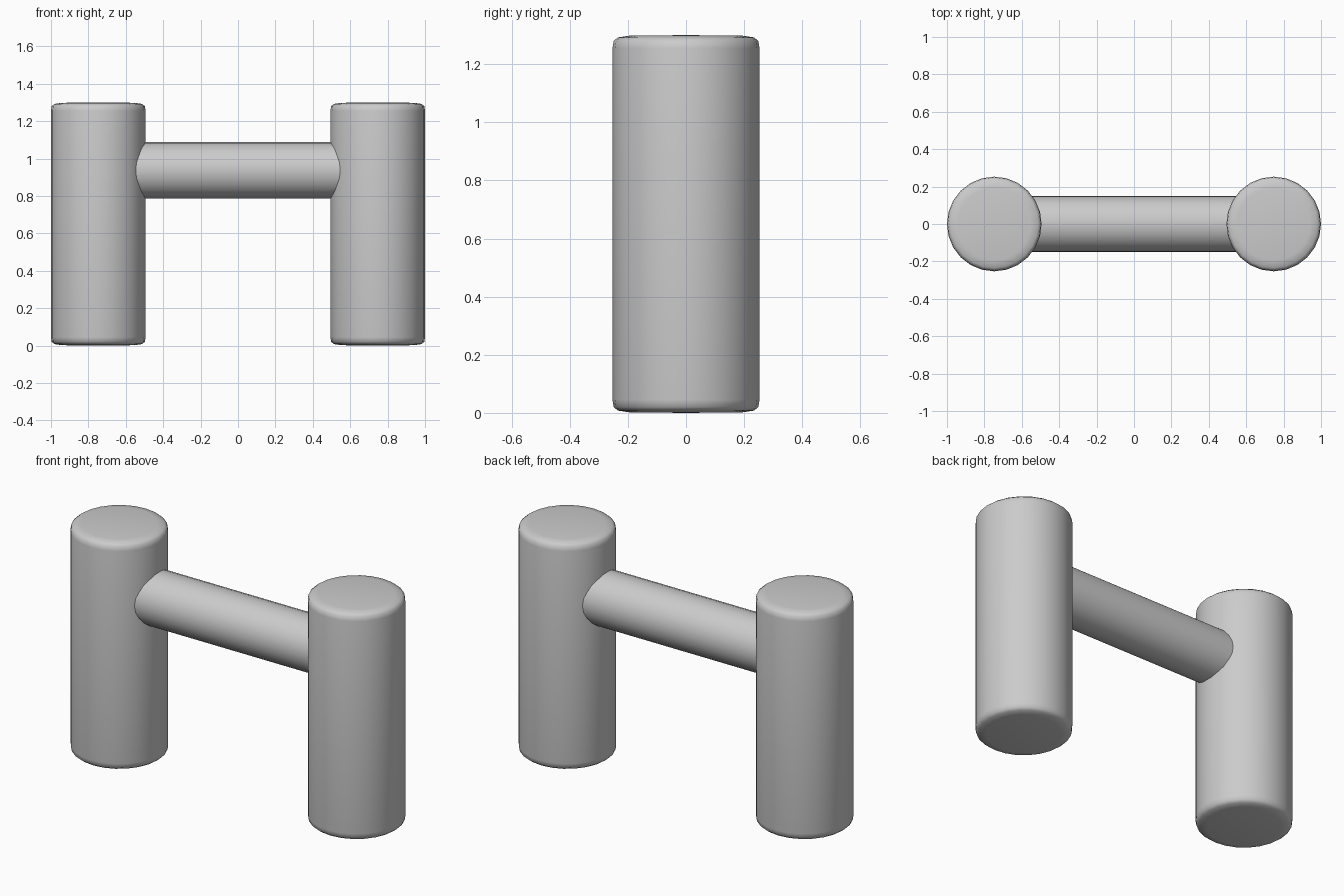
import bpy
import bmesh
import math
from mathutils import Matrix

cube = bpy.data.objects.get("Cube")
if cube:
    bpy.data.objects.remove(cube, do_unlink=True)

grey = bpy.data.materials.new("plain_grey")
grey.use_nodes = True
COLOUR = (0.6, 0.6, 0.6, 1)
grey.diffuse_color = COLOUR
grey.node_tree.nodes["Principled BSDF"].inputs["Base Color"].default_value = COLOUR

HEIGHT, RADIUS = 1.3, 0.253
POST_X = 1 - RADIUS
BAR_RADIUS, BAR_Z = 0.151, 0.937


def finish(name, bm, location):
    """Turn a bmesh into a smooth shaded grey object."""
    bmesh.ops.recalc_face_normals(bm, faces=bm.faces)
    for face in bm.faces:
        face.smooth = True
    mesh = bpy.data.meshes.new(name)
    bm.to_mesh(mesh)
    bm.free()
    mesh.materials.append(grey)
    obj = bpy.data.objects.new(name, mesh)
    obj.location = location
    bpy.context.collection.objects.link(obj)
    return obj


def lathe(profile, sides):
    """Spin a (radius, z) profile around the z axis."""
    bm = bmesh.new()
    verts = [bm.verts.new((r, 0, z)) for r, z in profile]
    edges = [bm.edges.new(pair) for pair in zip(verts, verts[1:])]
    bmesh.ops.spin(bm, geom=verts + edges, cent=(0, 0, 0), axis=(0, 0, 1),
                   angle=math.tau, steps=sides, use_duplicate=False)
    bmesh.ops.remove_doubles(bm, verts=bm.verts, dist=0.0005)
    return bm


# Upright posts with softly rounded rims
rim = [(0, 0), (0.195, 0.002), (0.234, 0.008), (0.249, 0.02), (RADIUS, 0.045)]
post_profile = rim + [(r, HEIGHT - z) for r, z in reversed(rim)]
for side, name in ((1, "left_post"), (-1, "right_post")):
    finish(name, lathe(post_profile, 24), (side * POST_X, 0, 0))

# Crossbar running into both posts
bar = bmesh.new()
bmesh.ops.create_cone(bar, cap_ends=False, segments=24, radius1=BAR_RADIUS,
                      radius2=BAR_RADIUS, depth=2 * (POST_X - 0.1),
                      matrix=Matrix.Rotation(math.pi / 2, 4, "Y"))
finish("crossbar", bar, (0, 0, BAR_Z))
